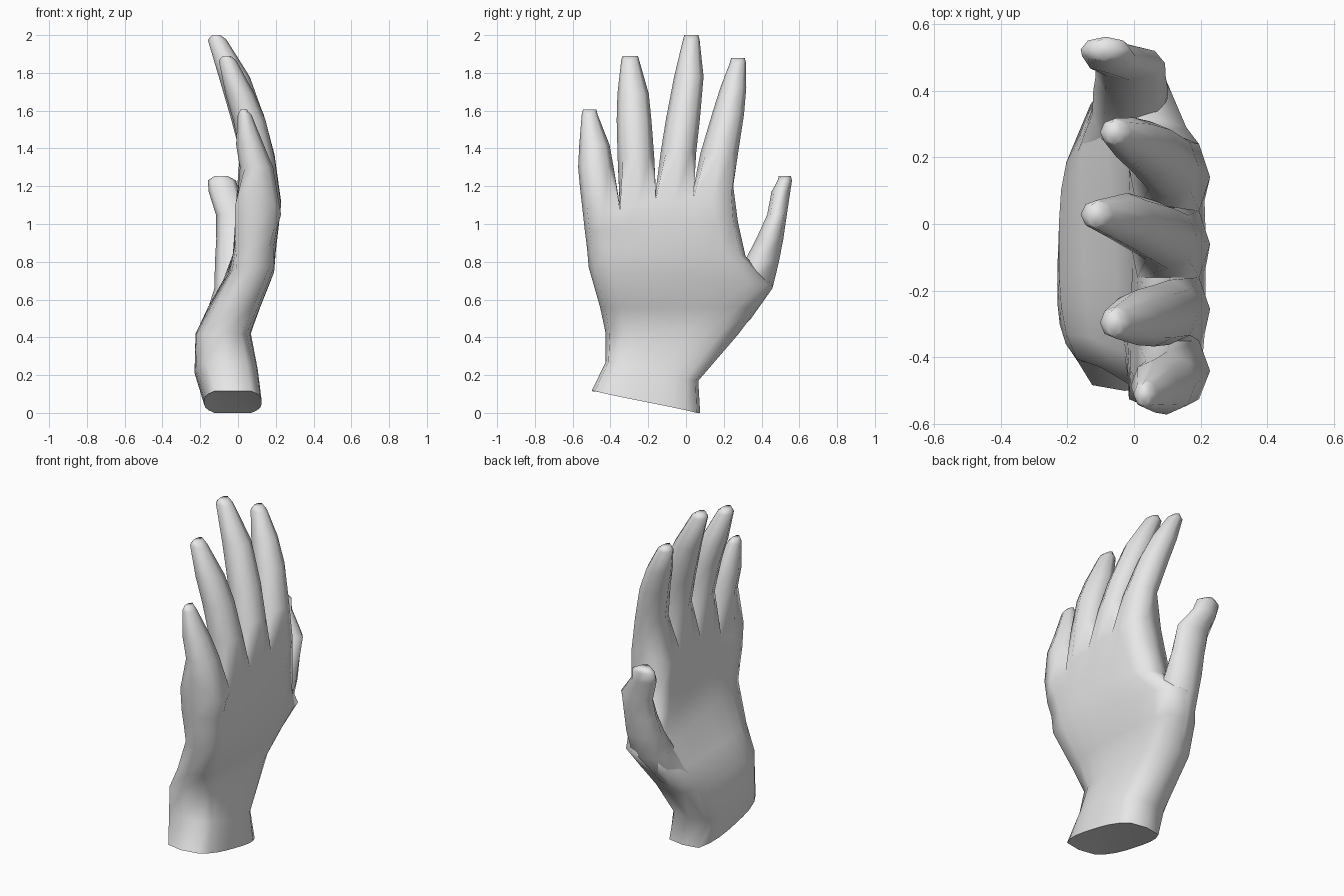
import bpy, bmesh, math

if "Cube" in bpy.data.objects:
    bpy.data.objects.remove(bpy.data.objects["Cube"])

grey = bpy.data.materials.new("light_grey")
grey.use_nodes = True
grey.diffuse_color = (0.8, 0.8, 0.8, 1)
grey.node_tree.nodes["Principled BSDF"].inputs["Base Color"].default_value = (0.8, 0.8, 0.8, 1)


def bridge(bm, a, b):
    for i in range(len(a)):
        j = (i + 1) % len(a)
        bm.faces.new((a[i], a[j], b[j], b[i]))


def octagon(bm, x, y, z, w, t):
    """Eight-sided ring: half width w along y, half thickness t along x."""
    angles = [math.radians(45 * k - 45) for k in range(8)]
    return [bm.verts.new((x + t * math.cos(a), y + w * math.sin(a), z)) for a in angles]


def finger(bm, base, rings):
    """Loft through the rings and close with a blunt, bevelled tip."""
    x, y, z, w, t = rings[-1]
    for r in rings[:-1] + [(x, y, z - .025, w, t), (x - .005, y, z, w * .85, t * .45)]:
        nxt = octagon(bm, *r)
        bridge(bm, base, nxt)
        base = nxt
    bm.faces.new(base)


def finish(bm, name):
    bmesh.ops.recalc_face_normals(bm, faces=bm.faces)
    mesh = bpy.data.meshes.new(name)
    bm.to_mesh(mesh)
    bm.free()
    mesh.materials.append(grey)
    ob = bpy.data.objects.new(name, mesh)
    bpy.context.collection.objects.link(ob)
    bpy.ops.object.select_all(action='DESELECT')
    ob.select_set(True)
    bpy.context.view_layer.objects.active = ob
    bpy.ops.object.shade_smooth_by_angle(angle=math.radians(75))


def palm_ring(bm, ya, za, yb, zb, palm_x, back_x, tilt, hollow, taper):
    """Flattened ring of 20 points: back of hand, thumb edge, palm, little-finger edge.
    taper is how much the thickness shrinks towards both edges."""
    mid, half = (palm_x + back_x) / 2, (back_x - palm_x) / 2

    def point(u, side):
        f = 1 - taper * abs(u) ** 3
        dent = hollow * (1 - u * u) if side < 0 else 0
        pull = 1 if side == 0 else 1 - 0.06 * abs(u) ** 3
        y = (ya + yb) / 2 + (yb - ya) / 2 * u * pull
        return bm.verts.new((mid + tilt * u + side * half * f + dent, y,
                             (za + zb) / 2 + (zb - za) / 2 * u))
    us = [i / 4 - 1 for i in range(9)]
    return ([point(u, 1) for u in us] + [point(1, 0)]
            + [point(u, -1) for u in reversed(us)] + [point(-1, 0)])


# Wrist and palm
bm = bmesh.new()
rows = [(-.50, .115, .075, .0, -.18, .125, .0, 0, .36),
        (-.425, .27, .065, .17, -.23, .105, .0, 0, .36),
        (-.425, .42, .28, .42, -.225, .068, .0, 0, .36),
        (-.455, .56, .385, .56, -.165, .115, -.015, .01, .36),
        (-.515, .77, .46, .68, -.09, .18, -.035, .03, .36),
        (-.525, .88, .315, .83, -.055, .20, -.005, .035, .3),
        (-.535, .96, .275, 1.01, -.045, .215, .0, .04, .22)]
rings = [palm_ring(bm, *r) for r in rows]
for a, b in zip(rings, rings[1:]):
    bridge(bm, a, b)

# Slightly recessed wrist end
centre = bm.verts.new((-.03, -.21, .085))
for a, b in zip(rings[0], rings[0][1:] + rings[0][:1]):
    bm.faces.new((a, b, centre))

# Knuckle line: columns alternate between finger edge and knuckle
ys = [-.525, -.44, -.35, -.255, -.16, -.06, .04, .14, .24]
zs = [1.10, 1.05, 1.07, 1.10, 1.13, 1.12, 1.14, 1.12, 1.16]
back = [bm.verts.new((.228 if i % 2 else .195, y, z)) for i, (y, z) in enumerate(zip(ys, zs))]
front = [bm.verts.new((-.01 if i % 2 else .01, y, z)) for i, (y, z) in enumerate(zip(ys, zs))]
front[0].co.x = -.015
webs = [bm.verts.new(p) for p in ((.09, -.562, 1.20), (.11, -.35, 1.10), (.11, -.16, 1.18),
                                  (.11, .04, 1.19), (.11, .25, 1.20))]
bridge(bm, rings[-1], back + [webs[4]] + front[::-1] + [webs[0]])

# Fingers from little to index: (x, y, z, half width, half thickness)
fingers = [
    [(.098, -.477, 1.30, .094, .088), (.063, -.485, 1.42, .08, .073), (.035, -.51, 1.605, .042, .036)],
    [(.105, -.265, 1.35, .097, .088), (.06, -.275, 1.55, .092, .086), (.01, -.28, 1.69, .083, .077),
     (-.055, -.295, 1.89, .048, .047)],
    [(.10, -.04, 1.38, .094, .09), (.055, -.017, 1.55, .09, .09), (-.02, .015, 1.78, .078, .082),
     (-.11, .028, 2.0, .044, .05)],
    [(.105, .175, 1.37, .1, .088), (.05, .222, 1.58, .085, .086), (0, .25, 1.72, .069, .075),
     (-.055, .275, 1.88, .042, .047)],
]
for n, shape in enumerate(fingers):
    i = 2 * n
    base = back[i:i + 3] + [webs[n + 1]] + front[i:i + 3][::-1] + [webs[n]]
    finger(bm, base, shape)
finish(bm, "hand")

# Thumb, rooted in the heel of the palm
bm = bmesh.new()
root = octagon(bm, -.11, .12, .40, .13, .10)
bm.faces.new(root)
finger(bm, root, [(-.07, .20, .50, .145, .105), (-.015, .33, .66, .128, .11),
                  (-.01, .40, .80, .092, .112), (-.01, .443, .92, .072, .105),
                  (-.012, .482, 1.05, .052, .105), (-.075, .502, 1.17, .05, .08),
                  (-.085, .523, 1.255, .038, .075)])
finish(bm, "thumb")
